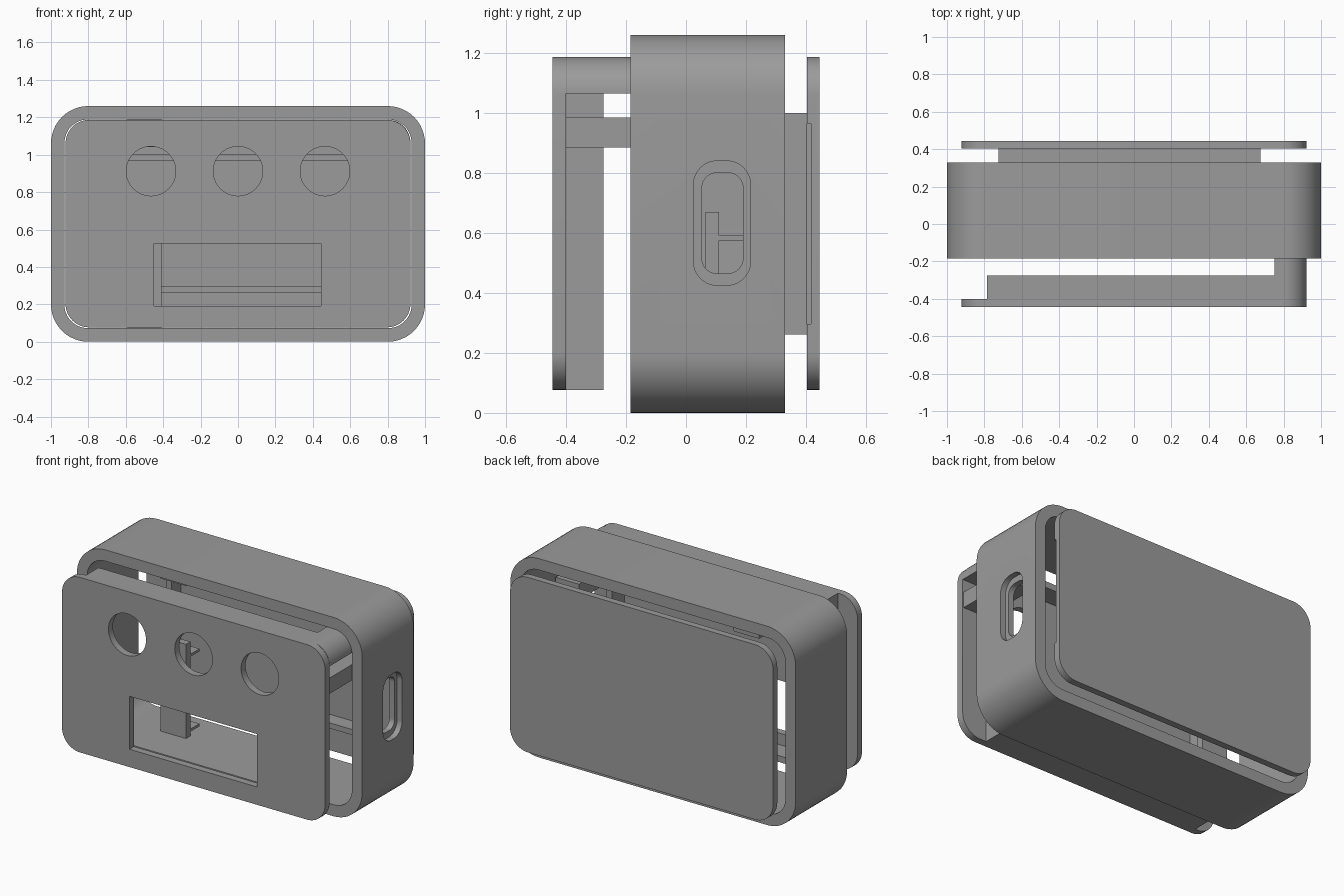
import bpy, bmesh, math
from mathutils import Vector

if "Cube" in bpy.data.objects:
    bpy.data.objects.remove(bpy.data.objects["Cube"])

grey = bpy.data.materials.new("mid_grey")
grey.diffuse_color = (0.33, 0.33, 0.33, 1)
grey.use_nodes = True
grey.node_tree.nodes["Principled BSDF"].inputs["Base Color"].default_value = grey.diffuse_color


def finish(name, bm):
    bmesh.ops.recalc_face_normals(bm, faces=bm.faces)
    me = bpy.data.meshes.new(name)
    bm.to_mesh(me)
    bm.free()
    me.materials.append(grey)
    ob = bpy.data.objects.new(name, me)
    bpy.context.collection.objects.link(ob)
    return ob


def slab(name, a, b, c, r=0.0, axis='y', corners=(1, 1, 1, 1), n=12):
    """Rounded rectangle a by b, extruded over c; corners run from high-high anticlockwise."""
    pts = []
    for k, (u, v) in enumerate(((1, 1), (0, 1), (0, 0), (1, 0))):
        if r == 0 or not corners[k]:
            pts.append((a[u], b[v]))
            continue
        cu, cv = a[u] - r * (2 * u - 1), b[v] - r * (2 * v - 1)
        for i in range(n + 1):
            t = math.pi / 2 * (k + i / n)
            pts.append((cu + r * math.cos(t), cv + r * math.sin(t)))
    bm = bmesh.new()
    if axis == 'y':
        place = lambda p: (p[0], c[0], p[1])
        move = Vector((0, c[1] - c[0], 0))
    else:
        place = lambda p: (c[0], p[0], p[1])
        move = Vector((c[1] - c[0], 0, 0))
    face = bm.faces.new([bm.verts.new(place(p)) for p in pts])
    new = bmesh.ops.extrude_face_region(bm, geom=[face])["geom"]
    bmesh.ops.translate(bm, vec=move, verts=[g for g in new if isinstance(g, bmesh.types.BMVert)])
    # extrusion keeps the starting cap, closing the solid
    if not face.is_valid or any(e.is_boundary for e in bm.edges):
        bmesh.ops.holes_fill(bm, edges=[e for e in bm.edges if e.is_boundary])
    return finish(name, bm)


def box(name, x, y, z):
    return slab(name, x, z, y)


def cut(ob, *cutters):
    for c in cutters:
        c.hide_render = True
        m = ob.modifiers.new("cut", 'BOOLEAN')
        m.operation, m.solver, m.object = 'DIFFERENCE', 'EXACT', c
        bpy.context.view_layer.objects.active = ob
        bpy.ops.object.modifier_apply(modifier=m.name)
        bpy.data.objects.remove(c)


# Body: rounded ring with a countersunk port on the right wall
body = slab("body_shell", (-1, 1), (0, 1.26), (-0.185, 0.33), 0.2)
cut(body,
    slab("opening", (-0.928, 0.928), (0.073, 1.188), (-0.3, 0.5), 0.125),
    slab("port_recess", (0.025, 0.215), (0.425, 0.84), (0.965, 1.1), 0.08, 'x'),
    slab("port_slot", (0.053, 0.19), (0.465, 0.8), (0.8, 1.1), 0.05, 'x'))

# Front plate with three round holes and a window
front = slab("front_plate", (-0.922, 0.922), (0.077, 1.186), (-0.445, -0.4), 0.125)
cut(front,
    *[slab("round_hole", (x - 0.132, x + 0.132), (0.78, 1.044), (-0.6, -0.3), 0.1319)
      for x in (-0.465, 0, 0.465)],
    box("window", (-0.45, 0.445), (-0.6, -0.3), (0.19, 0.525)))

# Rim behind the front plate
rim = box("front_rim", (-0.785, 0.75), (-0.4, -0.275), (0.077, 1.186))
cut(rim, box("rim_hollow", (-0.745, 0.71), (-0.5, -0.2), (0.117, 1.146)))

# Posts reaching from the front plate into the body
post = slab("corner_post", (0.75, 0.922), (1.065, 1.186), (-0.4, 0.0), 0.12, corners=(1, 0, 0, 0))
box("lower_post", (0.75, 0.915), (-0.4, 0.0), (0.885, 0.985))

# Back plate with a rectangular frame on its inner face
back = slab("back_plate", (-0.922, 0.922), (0.077, 1.186), (0.403, 0.445), 0.125)
cut(back, box("back_groove", (-0.69, 1.0), (0.3, 0.416), (0.297, 0.965)))
frame = box("back_frame", (-0.725, 0.675), (0.32, 0.404), (0.262, 1.0))
cut(frame, box("frame_hollow", (-0.69, 0.64), (0.2, 0.5), (0.297, 0.965)))

# Board holder standing on the floor of the body
box("holder_wall", (-0.59, -0.41), (0.065, 0.11), (0.07, 0.67))
for z in (0.1, 0.575):
    box("holder_shelf", (-0.59, -0.41), (0.11, 0.2), (z, z + 0.016))
box("holder_top_tab", (-0.59, -0.41), (0.065, 0.11), (1.04, 1.19))

# Smooth curved walls, sharp edges kept
for ob in (body, front, back, post):
    bpy.ops.object.select_all(action='DESELECT')
    ob.select_set(True)
    bpy.context.view_layer.objects.active = ob
    bpy.ops.object.shade_smooth_by_angle(angle=math.radians(30))
